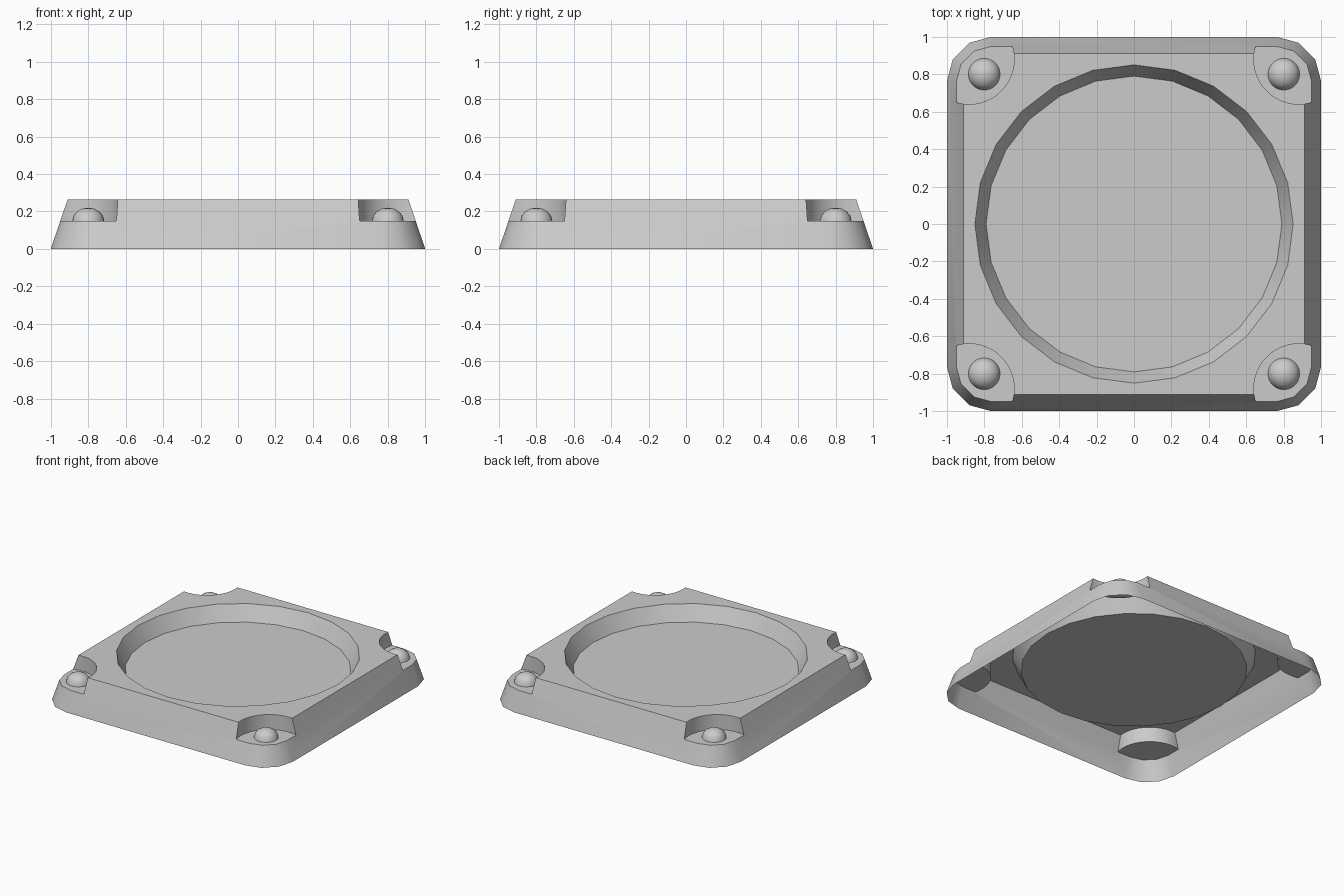
import bpy, bmesh, math
from mathutils import Matrix, Vector

cube = bpy.data.objects.get("Cube")
if cube:
    bpy.data.objects.remove(cube, do_unlink=True)

HEIGHT, FLOOR = 0.265, 0.15

grey = bpy.data.materials.new("plain grey")
grey.use_nodes = True
grey.diffuse_color = (0.6, 0.6, 0.6, 1)
grey.node_tree.nodes["Principled BSDF"].inputs["Base Color"].default_value = (0.6, 0.6, 0.6, 1)


def make_object(name, bm):
    bmesh.ops.recalc_face_normals(bm, faces=bm.faces)
    mesh = bpy.data.meshes.new(name)
    bm.to_mesh(mesh)
    bm.free()
    mesh.materials.append(grey)
    obj = bpy.data.objects.new(name, mesh)
    bpy.context.collection.objects.link(obj)
    return obj


def loft(name, lower, upper):
    """Closed solid between two matching outlines."""
    bm = bmesh.new()
    a, b = ([bm.verts.new(p) for p in ring] for ring in (lower, upper))
    bm.faces.new(a)
    bm.faces.new(b)
    for i in range(len(a)):
        j = (i + 1) % len(a)
        bm.faces.new((a[i], a[j], b[j], b[i]))
    return make_object(name, bm)


def rounded_square(half, z, centre=0.76):
    points = []
    for quarter in range(4):
        for step in range(4):
            t = math.radians(90 * quarter + 30 * step)
            sx = 1 if quarter in (0, 3) else -1
            sy = 1 if quarter < 2 else -1
            r = half - centre
            points.append((sx * centre + r * math.cos(t), sy * centre + r * math.sin(t), z))
    return points


def circle(radius, z, sides, x=0, y=0):
    return [(x + radius * math.cos(math.tau * i / sides),
             y + radius * math.sin(math.tau * i / sides), z) for i in range(sides)]


def shade(obj):
    bpy.ops.object.select_all(action="DESELECT")
    obj.select_set(True)
    bpy.context.view_layer.objects.active = obj
    bpy.ops.object.shade_smooth_by_angle(angle=math.radians(40))


# Tapered body with rounded corners
body = loft("tray_body", rounded_square(1.0, 0), rounded_square(0.91, HEIGHT))

# Round recess, its sloping wall carried on above the rim
slope = 0.06 / (HEIGHT - FLOOR)
over = 0.1
cutters = [loft("recess_cutter", circle(0.79, FLOOR, 24),
                circle(0.85 + slope * over, HEIGHT + over, 24))]

# Corner pockets
corners = [(sx, sy) for sx in (-1, 1) for sy in (-1, 1)]
for sx, sy in corners:
    cutters.append(loft("pocket_cutter",
                        circle(0.24, FLOOR, 48, 0.88 * sx, 0.88 * sy),
                        circle(0.24, HEIGHT + over, 48, 0.88 * sx, 0.88 * sy)))

for cutter in cutters:
    cutter.hide_render = True
    mod = body.modifiers.new("cut", "BOOLEAN")
    mod.operation = "DIFFERENCE"
    mod.solver = "EXACT"
    mod.object = cutter

# Apply the cuts and open the underside into a thin shell
shell = bpy.data.meshes.new_from_object(body.evaluated_get(bpy.context.evaluated_depsgraph_get()))
body.modifiers.clear()
body.data = shell
for cutter in cutters:
    bpy.data.objects.remove(cutter, do_unlink=True)
bm = bmesh.new()
bm.from_mesh(shell)
base = [f for f in bm.faces if f.calc_center_median().z < 0.001]
bmesh.ops.delete(bm, geom=base, context="FACES")
bm.to_mesh(shell)
bm.free()
shade(body)

# Domed studs in the pockets
for sx, sy in corners:
    bm = bmesh.new()
    bmesh.ops.create_uvsphere(bm, u_segments=24, v_segments=8, radius=1)
    bmesh.ops.bisect_plane(bm, geom=bm.verts[:] + bm.edges[:] + bm.faces[:],
                           plane_co=(0, 0, 0), plane_no=(0, 0, -1), clear_outer=True)
    bmesh.ops.transform(bm, verts=bm.verts, matrix=Matrix.LocRotScale(
        Vector((0.8 * sx, 0.8 * sy, FLOOR)), None, Vector((0.085, 0.085, 0.07))))
    name = ("back" if sy > 0 else "front") + ("_left" if sx > 0 else "_right") + "_stud"
    shade(make_object(name, bm))
